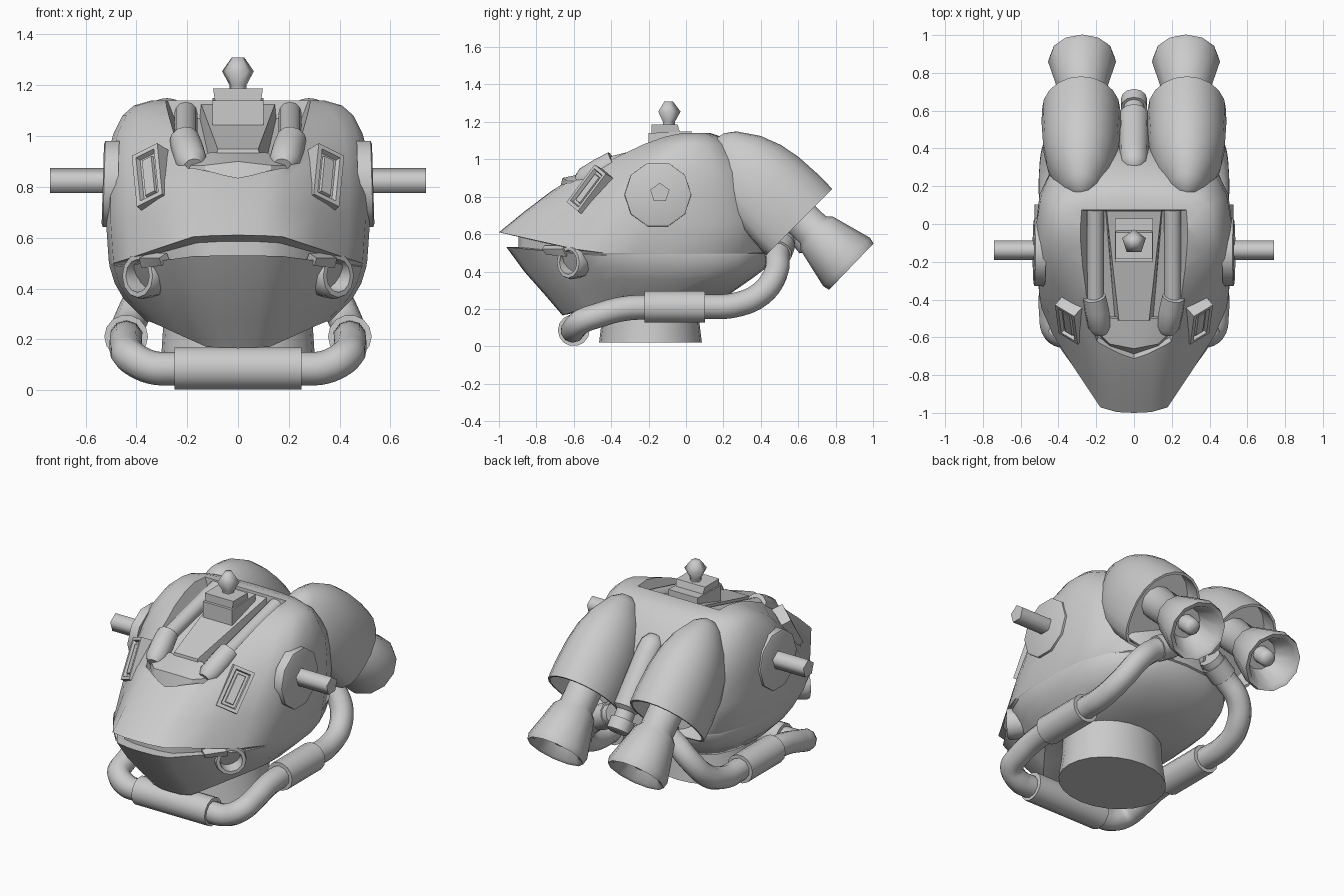
import bpy, bmesh, math
from mathutils import Vector as V

if "Cube" in bpy.data.objects:
    bpy.data.objects.remove(bpy.data.objects["Cube"])


def finish(name, bm, mirror=False, angle=50):
    bmesh.ops.remove_doubles(bm, verts=bm.verts, dist=1e-5)
    bmesh.ops.recalc_face_normals(bm, faces=bm.faces)
    me = bpy.data.meshes.new(name)
    bm.to_mesh(me)
    bm.free()
    ob = bpy.data.objects.new(name, me)
    bpy.context.collection.objects.link(ob)
    smooth(ob, angle)
    if mirror:
        ob.modifiers.new("mirror", 'MIRROR')
    return ob


def smooth(ob, angle):
    bpy.ops.object.select_all(action='DESELECT')
    ob.select_set(True)
    bpy.context.view_layer.objects.active = ob
    bpy.ops.object.shade_smooth_by_angle(angle=math.radians(angle))


def skin(bm, rings):
    n = len(rings[0])
    vs = [[bm.verts.new(p) for p in r] for r in rings]
    for a, b in zip(vs, vs[1:]):
        for i in range(n):
            j = (i + 1) % n
            bm.faces.new((a[i], a[j], b[j], b[i]))
    return vs


def lathe(name, prof, origin, axis, segs=12, sx=1.0, mirror=False, angle=50, phase=0.0, arch=1.0):
    """Revolve (distance along axis, radius) pairs; sx squashes, arch < 1 straightens the lower half."""
    d, o = V(axis).normalized(), V(origin)
    ref = V((1, 0, 0)) if abs(d.x) < .9 else V((0, 1, 0))
    e1 = (ref - d * ref.dot(d)).normalized()
    e2 = d.cross(e1)

    def cross(t):
        c, s = math.cos(t), math.sin(t)
        if s > 0:
            c = math.copysign(abs(c) ** arch, c)
        return e1 * c * sx + e2 * s

    bm = bmesh.new()
    ts = [2 * math.pi * i / segs + phase for i in range(segs)]
    vs = skin(bm, [[o + d * s + cross(t) * max(r, 1e-4) for t in ts] for s, r in prof])
    for ring in (vs[0], vs[-1]):
        bm.faces.new(ring)
    return finish(name, bm, mirror, angle)


def hull(name, pts, both=True, mirror=False):
    bm = bmesh.new()
    for x, y, z in pts:
        bm.verts.new((x, y, z))
        if both and x:
            bm.verts.new((-x, y, z))
    r = bmesh.ops.convex_hull(bm, input=bm.verts)
    bmesh.ops.delete(bm, geom=[g for g in r['geom_interior'] if isinstance(g, bmesh.types.BMVert)], context='VERTS')
    return finish(name, bm, mirror, 25)


def pipe(name, pts, r):
    cu = bpy.data.curves.new(name, 'CURVE')
    cu.dimensions = '3D'
    cu.bevel_depth, cu.bevel_resolution, cu.use_fill_caps = r, 3, True
    cu.resolution_u = 5
    sp = cu.splines.new('BEZIER')
    sp.bezier_points.add(len(pts) - 1)
    for b, p in zip(sp.bezier_points, pts):
        b.co = p
        b.handle_left_type = b.handle_right_type = 'AUTO'
    ob = bpy.data.objects.new(name, cu)
    bpy.context.collection.objects.link(ob)


# Helmet shell: stacked outlines, pointed visor in front, rounded back
OUT = [(0, 0), (.18, .003), (.35, .02), (.6, .15), (.84, .28), (.965, .38), (1, .5),
       (1, .63), (.96, .77), (.84, .88), (.65, .95), (.35, .99), (0, 1)]
# z at front, z at sides, half width, front y, back y, depth of the mouth slot at the front
RINGS = [(.165, .27, .36, -.66, .22, 0), (.27, .36, .45, -.75, .35, 0), (.40, .42, .485, -.865, .43, 0),
         (.53, .485, .505, -.96, .45, 0), (.53, .49, .505, -.965, .45, .07), (.585, .495, .506, -.985, .45, .09),
         (.61, .50, .508, -1.0, .46, 0), (.72, .67, .52, -.865, .45, 0), (.83, .82, .52, -.72, .42, 0),
         (.93, .93, .512, -.575, .37, 0), (1.01, 1.01, .49, -.455, .31, 0), (1.08, 1.08, .455, -.31, .25, 0),
         (1.12, 1.12, .41, -.19, .19, 0), (1.14, 1.14, .34, -.08, .13, 0)]
bm = bmesh.new()
rings = []
for zf, zs, w, yf, yb, slot in RINGS:
    half = []
    for u, v in OUT:
        k = min(v / .34, 1)
        half.append((u * w * (1 - slot * (1 - k)), yf + v * (yb - yf) + slot * (1 - k), zf + (zs - zf) * k))
    rings.append(half + [(-x, y, z) for x, y, z in half[-2:0:-1]])
vs = skin(bm, rings)
for ring, c in ((vs[0], (0, -.2, .27)), (vs[-1], (0, .04, 1.14))):
    cv = bm.verts.new(c)
    for i in range(len(ring)):
        bm.faces.new((ring[i], ring[(i + 1) % len(ring)], cv))
shell = finish("helmet_shell", bm)

# Sunken channel along the crown
cutter = hull("channel_cutter", [(.25, .07, 1.07), (.22, -.45, .92), (.19, -.6, .84), (0, -.69, .79),
                                 (.32, .08, 1.25), (.34, -.2, 1.25), (.31, -.5, 1.15), (.22, -.7, 1.0), (0, -.77, .95)])
cutter.hide_render = True
m = shell.modifiers.new("channel", 'BOOLEAN')
m.object, m.operation, m.solver = cutter, 'DIFFERENCE', 'EXACT'
bpy.context.view_layer.objects.active = shell
bpy.ops.object.modifier_apply(modifier="channel")
bpy.data.objects.remove(cutter)
smooth(shell, 42)

# Channel contents: crown panel, brow block, hoses and boots
hull("crown_panel", [(.145, .07, 1.125), (.08, -.51, .95), (.155, .07, 1.02), (.1, -.52, .85)])
hull("brow_block", [(.11, -.5, .935), (.19, -.49, .91), (.195, -.57, .885), (.13, -.635, .885), (0, -.66, .9),
                    (.2, -.49, .8), (.2, -.58, .78), (.13, -.66, .78), (0, -.69, .78)])
lathe("crown_hose", [(0, .045), (.5, .045)], (.205, .08, 1.09), (0, -.48, -.12), 12, mirror=True)
lathe("hose_boot", [(0, .04), (0, .06), (.08, .064), (.18, .062), (.22, .04)], (.21, -.385, .985),
      (-.035, -.19, -.11), 12, mirror=True)

# Antenna on a stepped base
hull("antenna_base", [(.1, -.2, 1.0), (.1, .03, 1.0), (.1, -.2, 1.14), (.1, .03, 1.15)])
hull("antenna_step", [(.085, -.185, 1.1), (.085, -.02, 1.1), (.098, -.185, 1.187), (.098, -.045, 1.187)])
lathe("antenna_knob", [(0, .035), (.02, .035), (.075, .066), (.13, .025)], (0, -.095, 1.18), (0, 0, 1), 5,
      angle=75, phase=math.pi / 2)

# Side discs with axle rods
lathe("side_disc", [(0, .18), (.055, .178), (.06, .165)], (.472, -.15, .81), (1, 0, .03), 10, mirror=True)
lathe("side_rod", [(0, .054), (.26, .054)], (.48, -.14, .82), (1, 0, 0), 5, mirror=True, angle=80, phase=math.pi / 2)

# Framed eye plates
w, l = V((.1, .06, -.05)) / 2, V((.02, .15, .2)) / 2
n = w.cross(l).normalized()
c = V((.355, -.53, .845)) - n * .025
bm = bmesh.new()
vs = skin(bm, [[c + w * (a * k) + l * (b * (1 - (1 - k) * .5)) + n * h for a, b in ((-1, -1), (1, -1), (1, 1), (-1, 1))]
               for k, h in ((1.05, -.06), (1, .03), (.7, .03), (.62, .01), (.4, .01), (.36, .022))])
bm.faces.new(vs[0])
bm.faces.new(vs[-1])
finish("eye_plate", bm, True, 20)

# Cheek lamps with brackets
lathe("cheek_lamp", [(-.09, .06), (-.03, .085), (.03, .092), (.05, .085), (.05, .065), (-.03, .055)],
      (.36, -.595, .45), (.7, -.7, 0), 12, mirror=True)
hull("lamp_bracket", [(.28, -.755, .54), (.31, -.77, .52), (.27, -.74, .51), (.30, -.75, .49),
                      (.35, -.65, .54), (.39, -.66, .52), (.34, -.62, .5), (.38, -.64, .48)], False, True)

# Neck collar
lathe("neck_collar", [(.02, .275), (.14, .26), (.32, .25)], (0, -.19, 0), (0, 0, 1), 24, sx=1.16)

# Rear pods: hollow arched hoods with bell nozzles and a centre tank
D = (0, .707, -.707)
lathe("pod_hood", [(-.63, 0), (-.62, .05), (-.58, .105), (-.47, .18), (-.36, .222), (-.25, .243), (-.1, .252),
                   (0, .25), (0, .235), (-.12, .23)], (.28, .605, .665), D, 20, sx=.83, mirror=True, arch=.4)
lathe("nozzle", [(-.15, .1), (.06, .1), (.09, .125), (.31, .18), (.345, .172), (.335, .145), (.2, .09), (.2, .05),
                 (.28, .048), (.3, .03)], (.275, .635, .665), (0, .72, -.69), 12, mirror=True)
lathe("centre_tank", [(0, 0), (.01, .04), (.05, .068), (.12, .075), (.45, .08), (.47, .055), (.52, .055), (.52, .07),
                      (.59, .07), (.6, .05)], (0, .29, 1.0), (0, .38, -.47), 12)

# Breathing pipe: one run round the jaw, with sleeves
half = [(.1, -.605, .085), (.25, -.605, .085), (.34, -.6, .09), (.42, -.565, .13), (.44, -.47, .165), (.44, -.34, .20),
        (.44, -.2, .21), (.44, .1, .212), (.44, .26, .22), (.42, .40, .28), (.36, .48, .39), (.25, .49, .49), (.12, .52, .56)]
pipe("breathing_pipe", [(-x, y, z) for x, y, z in half[::-1]] + half, .066)
SLEEVE = lambda r, h: [(-h, r - .02), (-h, r), (h, r), (h, r - .02)]
lathe("front_sleeve", SLEEVE(.085, .25), (0, -.6, .086), (1, 0, 0), 14)
lathe("side_sleeve", SLEEVE(.086, .162), (.44, -.06, .211), (0, 1, 0), 14, mirror=True)
lathe("rear_joint", SLEEVE(.075, .05), (.2, .5, .52), (.75, -.15, -.4), 12, mirror=True)
